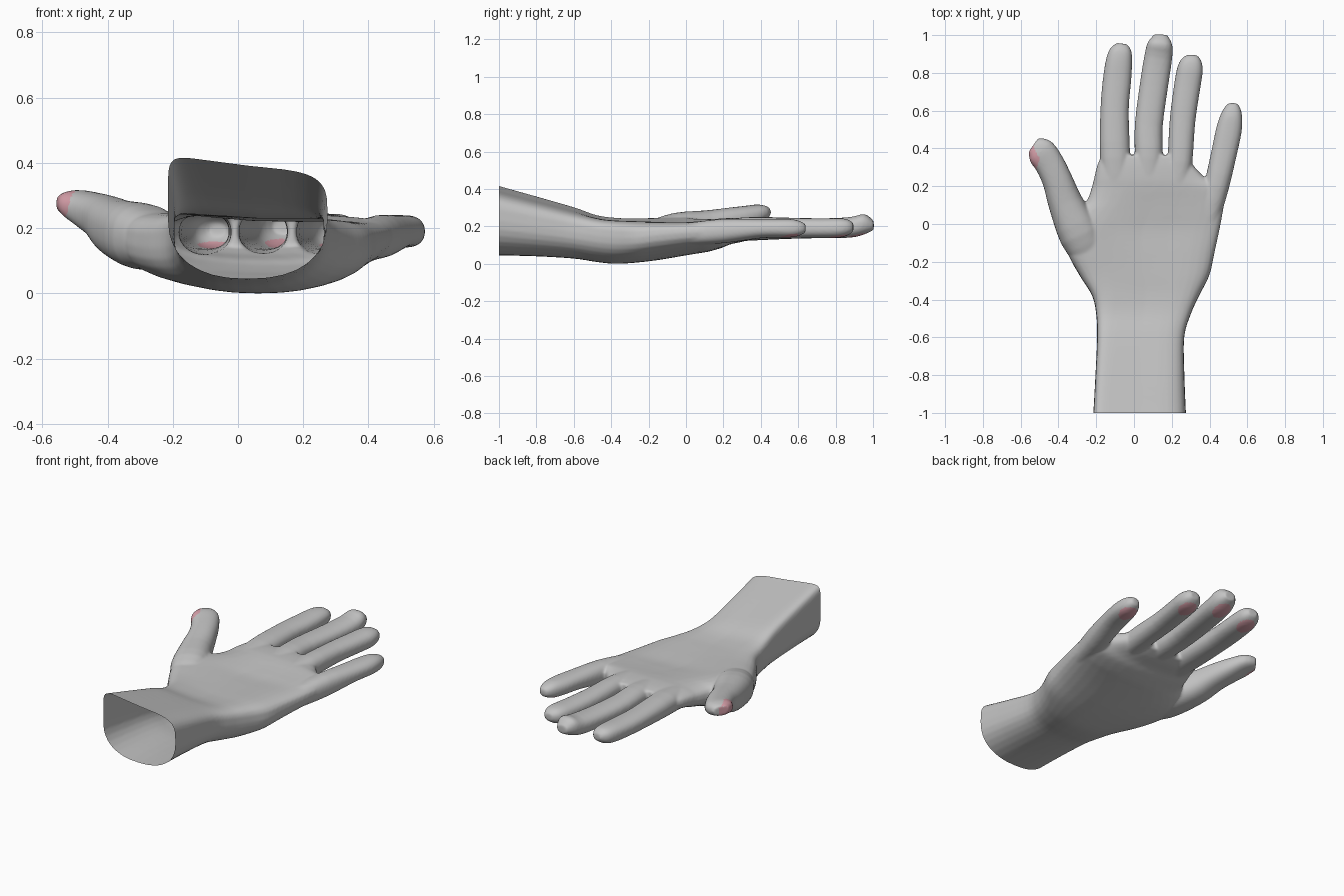
import bpy, bmesh, math
from mathutils import Vector


def material(name, rgb):
    m = bpy.data.materials.new(name)
    m.diffuse_color = (*rgb, 1)
    return m


skin = material("grey skin", (0.55, 0.55, 0.55))
nail = material("pink nail", (0.68, 0.35, 0.40))
N = 32
bm = bmesh.new()


def refine(stations, sub=4):
    """Pass a smooth curve through the stations."""
    out = []
    last = len(stations) - 1
    for k in range(last):
        p0, p1 = stations[max(k - 1, 0)], stations[k]
        p2, p3 = stations[k + 1], stations[min(k + 2, last)]
        for i in range(sub):
            t = i / sub
            out.append([b + .5 * t * (c - a + t * (2 * a - 5 * b + 4 * c - d + t * (3 * (b - c) + d - a)))
                        for a, b, c, d in zip(p0, p1, p2, p3)])
    return out + [list(stations[-1])]


def loft(rings):
    """Skin a closed tube through rings of points."""
    rows = [[bm.verts.new(p) for p in r] for r in rings]
    for a, b in zip(rows, rows[1:]):
        for i in range(N):
            j = (i + 1) % N
            bm.faces.new((a[i], a[j], b[j], b[i]))
    bm.faces.new(rows[0][::-1])
    bm.faces.new(rows[-1])


def spow(v, p):
    return math.copysign(abs(v) ** p, v)


def palm_ring(y, xl, xr, zb, zm, ztl, ztr, dip, pl, pr):
    """Rounded back below, flatter and slightly hollow palm above."""
    pts = []
    for i in range(N):
        a = 2 * math.pi * i / N
        c, s = math.cos(a), math.sin(a)
        if abs(s) < 1e-6:
            s = 0
        p = pr if c > 0 else pl
        u = spow(c, p if s > 0 else 0.85)
        x = (xl + xr) / 2 + u * (xr - xl) / 2
        if s > 0:
            top = ztl + (ztr - ztl) * (u + 1) / 2 - dip * (1 - u * u)
            z = zm + (top - zm) * s ** p
        else:
            z = zm + (zb - zm) * abs(s) ** 0.85
        pts.append((x, y, z))
    return pts


def digit(stations):
    """Oval tube along (x, y, z, half width, half height) stations."""
    path, rings = refine(stations, 3), []
    for k, (x, y, z, w, h) in enumerate(path):
        a, b = path[max(k - 1, 0)], path[min(k + 1, len(path) - 1)]
        t = Vector((b[0] - a[0], b[1] - a[1], 0)).normalized()
        side = Vector((t.y, -t.x, 0))
        rings.append([Vector((x, y, z)) + side * w * spow(math.cos(q), 0.85)
                      + Vector((0, 0, h * spow(math.sin(q), 0.85)))
                      for q in (2 * math.pi * i / N for i in range(N))])
    loft(rings)


# Forearm and palm: y, left, right, bottom, middle, top left, top right, dip,
# squareness of the left and right upper edges
loft([palm_ring(*s) for s in refine([
    (-1.06, -.217, .277, .045, .24, .448, .395, .01, .22, .5),
    (-1.00, -.215, .275, .045, .23, .428, .375, .01, .22, .5),
    (-0.80, -.204, .267, .040, .20, .372, .325, .01, .25, .5),
    (-0.60, -.195, .266, .028, .17, .315, .275, .01, .3, .5),
    (-0.48, -.200, .300, .010, .15, .278, .255, .02, .4, .55),
    (-0.38, -.222, .345, .000, .14, .272, .252, .03, .5, .6),
    (-0.27, -.290, .400, .006, .14, .275, .252, .035, .6, .65),
    (-0.15, -.352, .427, .020, .155, .285, .247, .04, .65, .65),
    (-0.03, -.365, .453, .040, .165, .290, .245, .045, .65, .65),
    (0.06, -.310, .470, .055, .17, .270, .245, .03, .65, .65),
    (0.12, -.252, .478, .065, .17, .260, .245, .02, .65, .65),
    (0.19, -.225, .475, .085, .17, .255, .245, .01, .65, .65),
    (0.24, -.212, .385, .105, .18, .252, .245, .005, .65, .65),
    (0.31, -.195, .315, .120, .185, .248, .245, .005, .65, .65),
    (0.365, -.17, .285, .140, .19, .235, .235, .0, .65, .65)])])

# Index finger
digit([(-.085, .10, .17, .07, .06), (-.10, .35, .187, .080, .063), (-.103, .6, .19, .075, .055),
       (-.09, .76, .19, .075, .053), (-.078, .87, .192, .069, .052),
       (-.068, .925, .195, .055, .042), (-.064, .955, .195, .028, .02)])
# Middle finger, tip slightly raised
digit([(.07, .10, .17, .07, .06), (.078, .35, .187, .074, .063), (.078, .52, .19, .074, .055),
       (.105, .73, .19, .075, .053), (.128, .88, .195, .074, .055),
       (.138, .955, .212, .065, .054), (.142, 1.003, .205, .034, .024)])
# Ring finger
digit([(.22, .10, .17, .06, .06), (.243, .33, .187, .066, .062), (.257, .55, .19, .068, .055),
       (.282, .73, .19, .070, .053), (.297, .82, .192, .068, .052),
       (.305, .87, .195, .052, .040), (.307, .895, .195, .026, .02)])
# Little finger
digit([(.39, .02, .16, .06, .06), (.437, .2, .175, .066, .065), (.48, .39, .188, .068, .052),
       (.503, .5, .19, .068, .05), (.516, .57, .19, .058, .048),
       (.522, .615, .19, .042, .036), (.523, .64, .19, .022, .02)])
# Thumb, its base buried in the palm
digit([(-.22, -.2, .155, .08, .07), (-.285, -.06, .172, .11, .10),
       (-.362, .11, .198, .092, .088), (-.405, .23, .230, .080, .070), (-.448, .32, .252, .078, .058),
       (-.495, .385, .272, .077, .045), (-.534, .416, .276, .046, .03)])

bmesh.ops.recalc_face_normals(bm, faces=bm.faces)
me = bpy.data.meshes.new("hand")
bm.to_mesh(me)
bm.free()
hand = bpy.data.objects.new("hand", me)
bpy.context.collection.objects.link(hand)

# Fuse the parts into one soft skin
r = hand.modifiers.new("fuse", 'REMESH')
r.mode = 'VOXEL'
r.voxel_size = 0.0072
s = hand.modifiers.new("soften", 'SMOOTH')
s.factor = 0.5
s.iterations = 8
fused = bpy.data.meshes.new_from_object(hand.evaluated_get(bpy.context.evaluated_depsgraph_get()))
hand.modifiers.clear()
hand.data = fused
fused.name = "hand"
fused.materials.clear()
fused.materials.append(skin)
fused.materials.append(nail)

# Open the wrist and colour the nails: centre, finger direction, facing direction
nails = [((-.076, .875, .14), (.1, 1, 0), (0, 0, -1)),
         ((.132, .915, .14), (.13, 1, 0), (0, 0, -1)),
         ((.298, .815, .14), (.12, 1, 0), (0, 0, -1)),
         ((.515, .56, .14), (.14, 1, 0), (0, 0, -1)),
         ((-.54, .35, .272), (-.62, .78, 0), (-.78, -.62, 0))]
bm = bmesh.new()
bm.from_mesh(fused)
bmesh.ops.bisect_plane(bm, geom=bm.verts[:] + bm.edges[:] + bm.faces[:],
                       plane_co=(0, -1, 0), plane_no=(0, -1, 0), clear_outer=True)
for f in bm.faces:
    f.smooth = True
    f.material_index = 0
    for c, along, out in nails:
        d = f.calc_center_median() - Vector(c)
        along, out = Vector(along).normalized(), Vector(out)
        across = along.cross(out)
        if (abs(d.dot(out)) < .06 and f.normal.dot(out) > .15
                and (d.dot(along) / .06) ** 2 + (d.dot(across) / .047) ** 2 < 1):
            f.material_index = 1
low = min(v.co.z for v in bm.verts)
for v in bm.verts:
    v.co.z -= low
bm.to_mesh(fused)
bm.free()
